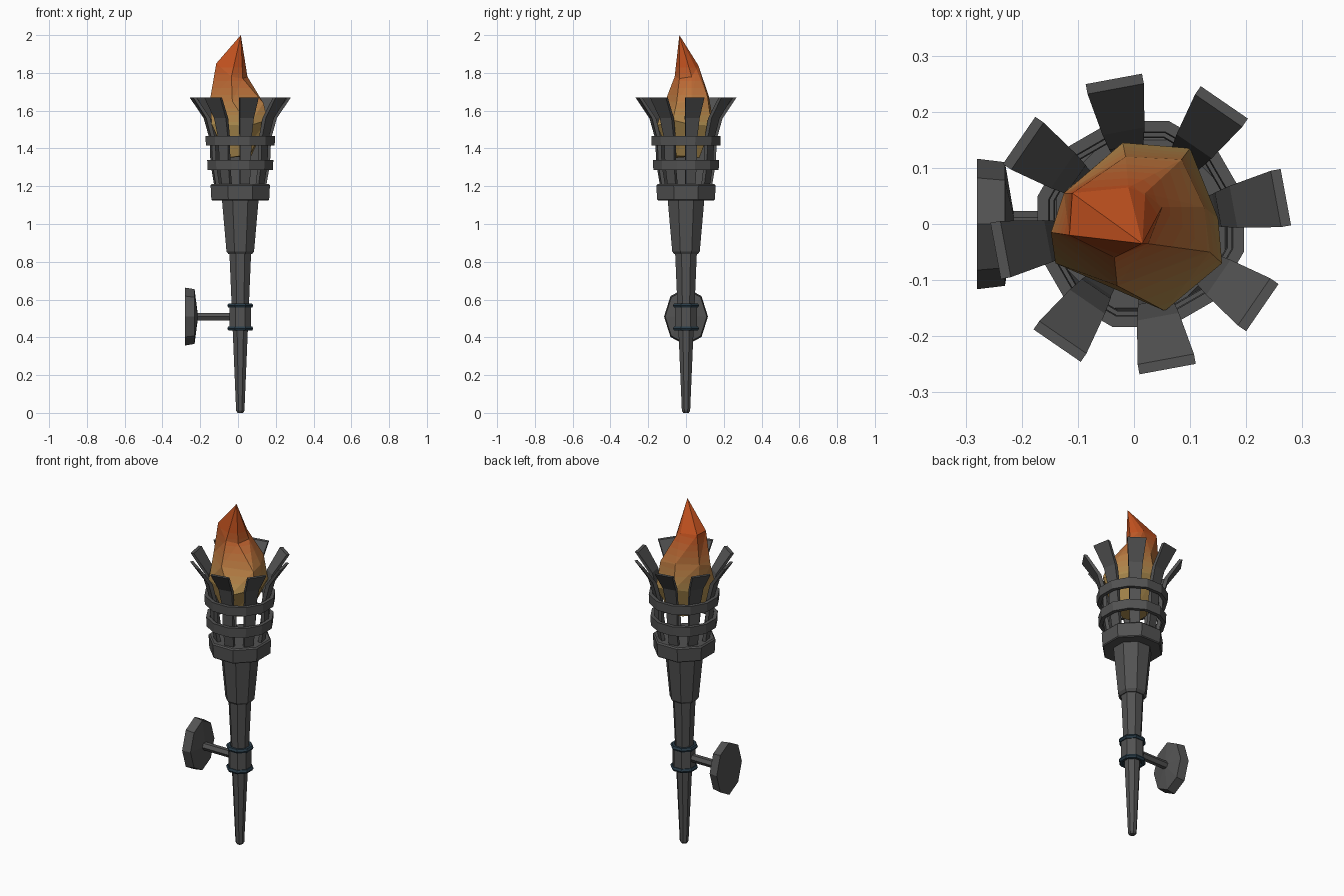
import bpy, bmesh, math
from mathutils import Vector, Matrix

if "Cube" in bpy.data.objects:
    bpy.data.objects.remove(bpy.data.objects["Cube"])

CX = 0.012  # torch axis is slightly off centre because of the wall mount


def material(name, rgb):
    m = bpy.data.materials.new(name)
    m.diffuse_color = (*rgb, 1)
    m.use_nodes = True
    m.node_tree.nodes["Principled BSDF"].inputs["Base Color"].default_value = m.diffuse_color
    return m


iron = material("dark_iron", (0.085, 0.085, 0.085))
blue = material("dark_blue_metal", (0.022, 0.045, 0.065))


def add_object(name, verts, faces, mat=None):
    me = bpy.data.meshes.new(name)
    me.from_pydata([tuple(v) for v in verts], [], faces)
    bm = bmesh.new()
    bm.from_mesh(me)
    bmesh.ops.recalc_face_normals(bm, faces=bm.faces)
    bm.to_mesh(me)
    bm.free()
    ob = bpy.data.objects.new(name, me)
    bpy.context.collection.objects.link(ob)
    if mat:
        me.materials.append(mat)
    return ob


def lathe(name, profile, sides=8, closed=False, matrix=None, mat=iron, turn=0.5):
    """Faceted turning of (radius, height); radius is measured to the flat."""
    k = 1 / math.cos(math.pi / sides) if turn else 1
    verts, faces = [], []
    for r, z in profile:
        for i in range(sides):
            a = 2 * math.pi * (i + turn) / sides
            verts.append(Vector((r * k * math.cos(a), r * k * math.sin(a), z)))
    n = len(profile)
    for j in range(n if closed else n - 1):
        p, q = j * sides, (j + 1) % n * sides
        for i in range(sides):
            i2 = (i + 1) % sides
            faces.append((p + i, p + i2, q + i2, q + i))
    if not closed:
        faces += [tuple(range(sides)), tuple(range((n - 1) * sides, n * sides))]
    matrix = matrix or Matrix.Translation((CX, 0, 0))
    return add_object(name, [matrix @ v for v in verts], faces, mat)


# Handle: tapered shaft, upper sleeve and cup collar
lathe("shaft", [(0.015, 0), (0.022, 0.012), (0.058, 0.86)])
lathe("upper_sleeve", [(0.062, 0.84), (0.073, 0.855), (0.098, 1.14)])
lathe("cup_collar", [(0.148, 1.125), (0.153, 1.13), (0.157, 1.205), (0.15, 1.212)])

# Cage bands
for name, r, z0, z1 in (("lower_band", 0.173, 1.285, 1.34), ("upper_band", 0.182, 1.415, 1.467)):
    lathe(name, [(r - 0.02, z0), (r, z0), (r + 0.002, z1), (r - 0.018, z1)], 12, True)

# Flared slats: (inner radius, outer radius, half width, height)
sections = [(0.115, 0.135, 0.026, 1.20), (0.135, 0.155, 0.029, 1.32),
            (0.140, 0.160, 0.031, 1.45), (0.168, 0.190, 0.038, 1.56),
            (0.245, 0.263, 0.051, 1.67)]
for k in range(8):
    rot = Matrix.Translation((CX, 0, 0)) @ Matrix.Rotation(math.radians(10.5 + 45 * k), 4, 'Z')
    verts, faces = [], [(0, 1, 2, 3), (16, 17, 18, 19)]
    for a, b, w, z in sections:
        verts += [rot @ Vector(p) for p in ((a, -w, z), (b, -w, z), (b, w, z), (a, w, z))]
    for j in range(0, 16, 4):
        faces += [(j + i, j + (i + 1) % 4, j + 4 + (i + 1) % 4, j + 4 + i) for i in range(4)]
    add_object(f"cage_slat_{k + 1}", verts, faces, iron)

# Clasp around the shaft with two dark blue rings
lathe("clasp", [(0.058, 0.45), (0.058, 0.57)])
for name, z in (("clasp_ring_lower", 0.447), ("clasp_ring_upper", 0.568)):
    tube = [(0.056 + 0.013 * math.cos(a), z + 0.013 * math.sin(a))
            for a in (i * math.pi / 3 for i in range(6))]
    lathe(name, tube, 8, True, mat=blue)

# Wall mount: arm and stretched octagonal plate with a slightly domed front
to_x = Matrix.Translation((0, 0, 0.51)) @ Matrix.Rotation(math.pi / 2, 4, 'Y')
lathe("mount_arm", [(0.02, -0.24), (0.02, -0.03)], 6, matrix=to_x)
lathe("wall_plate", [(0.153, -0.28), (0.145, -0.23), (0.03, -0.215)], 8,
      matrix=to_x @ Matrix.Diagonal((1, 0.76, 1, 1)), turn=0)

# Flame: irregular rings of seven points joined up to an off-centre tip
rings = [
    [(.07, .0, 1.36), (.04, .07, 1.35), (-.03, .07, 1.36), (-.07, .02, 1.36),
     (-.06, -.05, 1.35), (.01, -.08, 1.36), (.06, -.05, 1.36)],
    [(.15, .01, 1.53), (.10, .135, 1.52), (-.02, .145, 1.54), (-.12, .06, 1.52),
     (-.14, -.07, 1.53), (.055, -.155, 1.52), (.157, -.07, 1.55)],
    [(.125, .03, 1.65), (.085, .115, 1.67), (-.015, .12, 1.68), (-.125, .055, 1.68),
     (-.148, -.015, 1.66), (-.03, -.11, 1.65), (.135, -.05, 1.64)],
    [(.05, .03, 1.78), (.02, .055, 1.82), (-.01, .065, 1.84), (-.11, .055, 1.85),
     (-.115, -.02, 1.85), (-.035, -.06, 1.78), (.025, -.035, 1.77)],
]
verts = [p for ring in rings for p in ring] + [(0.015, -0.035, 2.0)]
faces = [tuple(range(7))]
for j in range(0, 21, 7):
    for i in range(7):
        a, b = j + i, j + (i + 1) % 7
        faces += [(a, b, b + 7), (a, b + 7, a + 7)]
faces += [(21 + i, 21 + (i + 1) % 7, 28) for i in range(7)]
flame = add_object("flame", verts, faces)

# Flame colour: cut into height bands, tan at the base to orange red at the tip
low, high = Vector((0.43, 0.27, 0.08)), Vector((0.55, 0.085, 0.014))
z_start, step, count = 1.54, 0.036, 10
for i in range(count):
    flame.data.materials.append(material(f"flame_{i + 1}", low.lerp(high, i / (count - 1))))
bm = bmesh.new()
bm.from_mesh(flame.data)
for i in range(count - 1):
    bmesh.ops.bisect_plane(bm, geom=bm.verts[:] + bm.edges[:] + bm.faces[:],
                           plane_co=(0, 0, z_start + i * step), plane_no=(0, 0, 1))
for f in bm.faces:
    level = (f.calc_center_median().z - z_start) / step
    f.material_index = max(0, min(count - 1, math.floor(level) + 1))
bm.to_mesh(flame.data)
bm.free()
